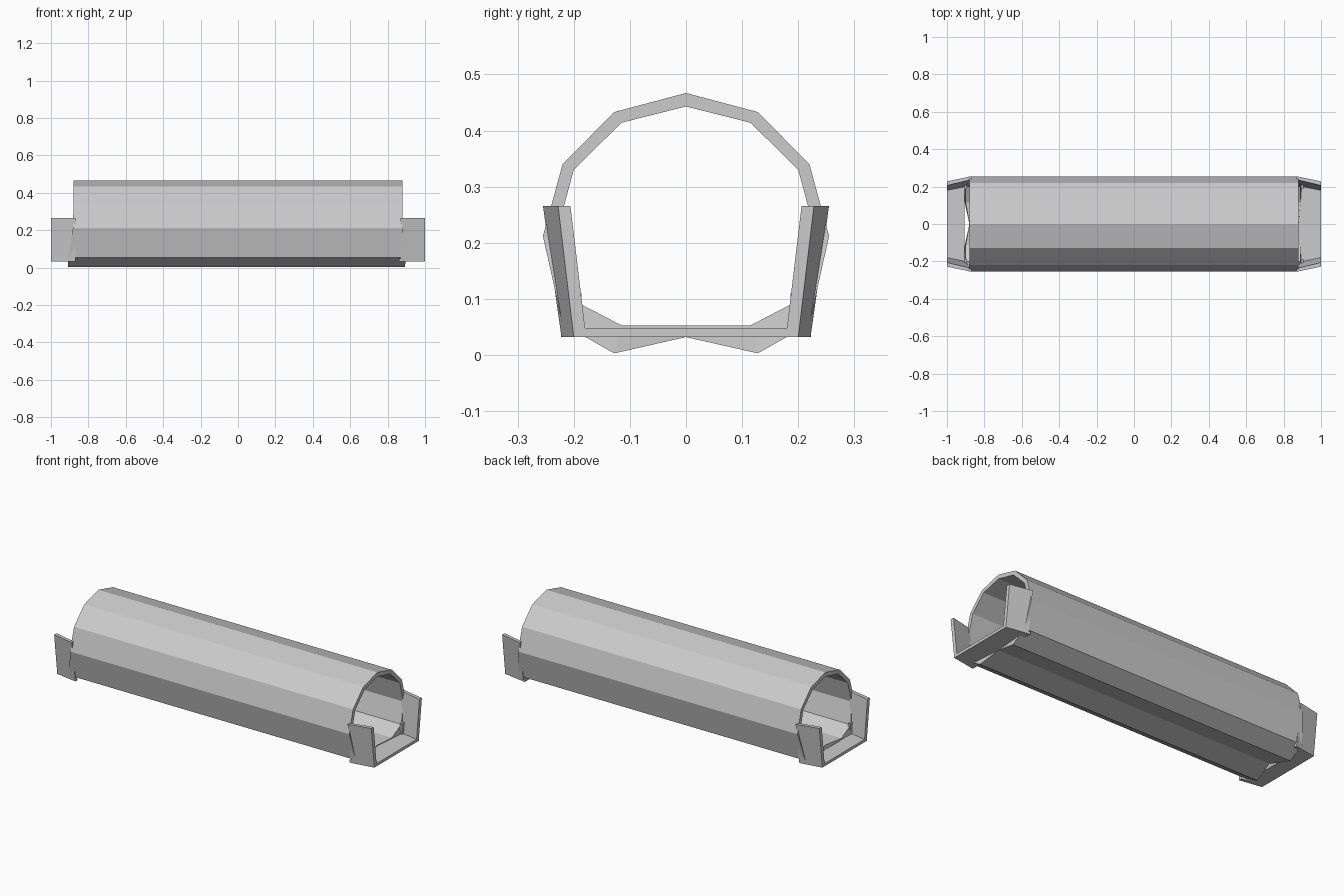
import bpy, bmesh

if "Cube" in bpy.data.objects:
    bpy.data.objects.remove(bpy.data.objects["Cube"])


def loft(name, sections):
    """Skin closed rings of (x, y, z) points and cap both ends."""
    bm = bmesh.new()
    rings = [[bm.verts.new(p) for p in s] for s in sections]
    n = len(rings[0])
    for a, b in zip(rings, rings[1:]):
        for i in range(n):
            j = (i + 1) % n
            bm.faces.new((a[i], a[j], b[j], b[i]))
    bm.faces.new(rings[0])
    bm.faces.new(rings[-1][::-1])
    bmesh.ops.recalc_face_normals(bm, faces=bm.faces)
    return finish(name, bm)


def finish(name, bm):
    me = bpy.data.meshes.new(name)
    bm.to_mesh(me)
    bm.free()
    ob = bpy.data.objects.new(name, me)
    bpy.context.collection.objects.link(ob)
    return ob


def mirrored(half):
    """Complete a half section, given from top centre to bottom centre."""
    return half + [(-y, *rest) for y, *rest in half[-2:0:-1]]


# Twelve-sided tube: (y, z, left end x, right end x) for each profile corner
outer = mirrored([(0, .467, -.88, .88), (.128, .433, -.88, .88), (.22, .34, -.88, .88),
                  (.255, .212, -.882, .88), (.22, .055, -.908, .897),
                  (.128, .003, -.908, .893), (0, .032, -.88, .88)])
inner = mirrored([(0, .443, -.88, .88), (.115, .414, -.88, .88), (.2, .33, -.88, .88),
                  (.232, .212, -.882, .88), (.2, .097, -.9, .89),
                  (.115, .053, -.9, .89), (0, .053, -.88, .88)])
bm = bmesh.new()
rings = [[bm.verts.new((p[e], p[0], p[1])) for p in prof]
         for prof, e in ((outer, 2), (outer, 3), (inner, 3), (inner, 2))]
for k in range(4):
    a, b = rings[k], rings[(k + 1) % 4]
    for i in range(12):
        j = (i + 1) % 12
        bm.faces.new((a[i], a[j], b[j], b[i]))
bmesh.ops.recalc_face_normals(bm, faces=bm.faces)
finish("tunnel_tube", bm)


# End channels: splayed side walls joined by a flat floor
def wall(x, bottom, top, thick, height=.266):
    return [(x, bottom, .032), (x, top, height),
            (x, top - thick, height), (x, bottom - thick, .032)]


for side, label, floor_in in ((1, "right", .86), (-1, "left", .905)):
    for flip, face in ((1, "back"), (-1, "front")):
        ends = [wall(1, .2, .228, .022), wall(.87, .222, .255, .018)]
        loft(f"{label}_{face}_wall",
             [[(side * x, flip * y, z) for x, y, z in s] for s in ends])
        # Short lip inside the wall where it meets the tube
        lip = [(.196, .04), (.215, .04), (.215, .11), (.186, .11), (.186, .04)]
        lip = [(.186, .04), (.215, .04), (.22, .11), (.186, .11)]
        loft(f"{label}_{face}_lip",
             [[(side * x, flip * y, z) for y, z in lip] for x in (.893, .905)])
    w = .2 + (1 - floor_in) * .16
    loft(f"{label}_floor",
         [[(side * x, -h, .032), (side * x, h, .032),
           (side * x, h, .048), (side * x, -h, .048)] for x, h in ((1, .2), (floor_in, w))])
